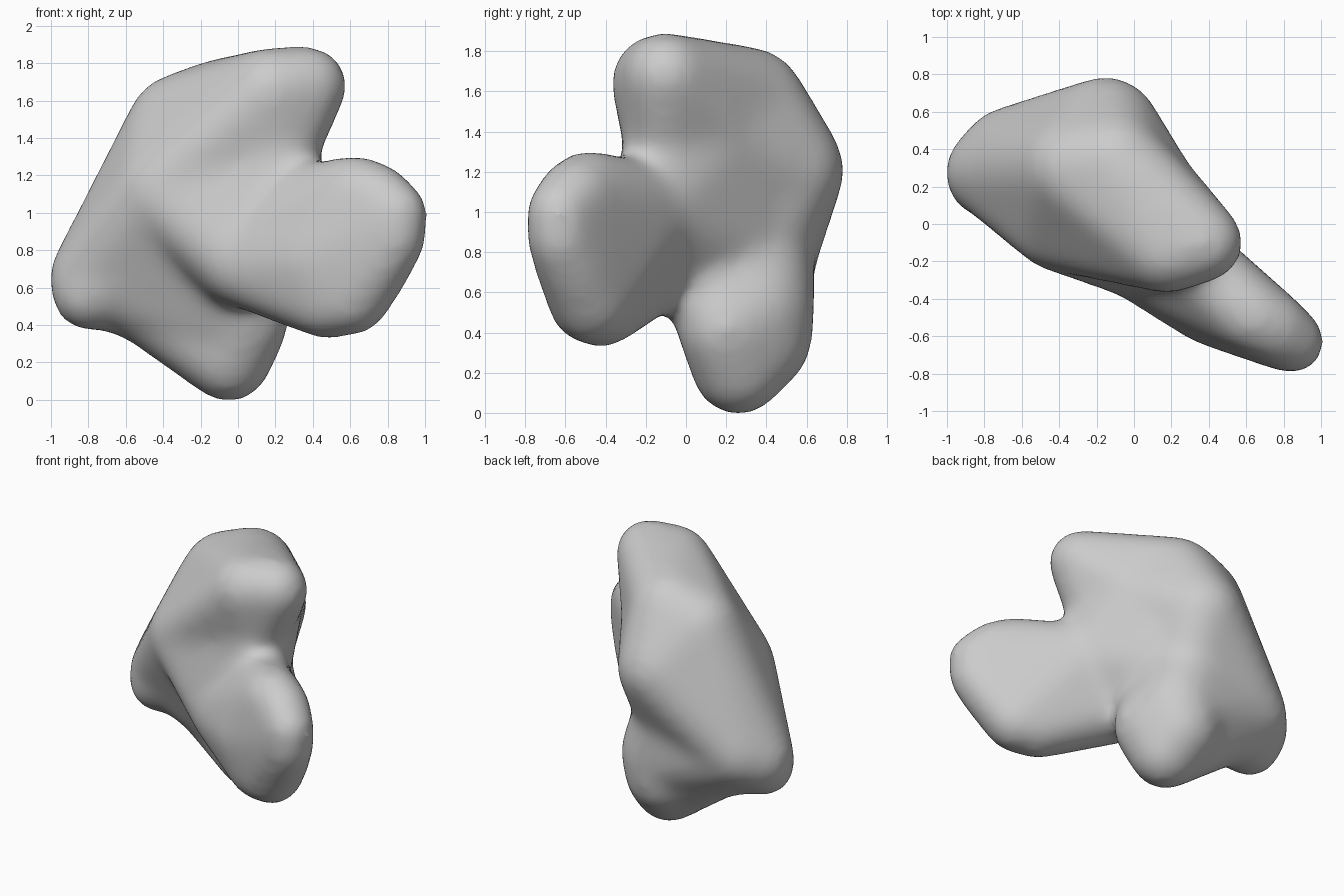
import bpy, bmesh
from mathutils import Vector

cube = bpy.data.objects.get("Cube")
if cube:
    bpy.data.objects.remove(cube, do_unlink=True)

# Unit directions used to sample every guide ball
probe = bmesh.new()
bmesh.ops.create_icosphere(probe, subdivisions=3, radius=1.0)
DIRS = [v.co.normalized() for v in probe.verts]
probe.free()

SHRINK = 0.0038   # smoothing pulls a ball of radius r in by about SHRINK / r

# Guide balls: x, y, z, radius
B = {
    "top_front":   (0.18, -0.14, 1.65, 0.22),
    "top_tip":     (0.375, -0.10, 1.68, 0.195),
    "neck":        (0.22, -0.09, 1.35, 0.20),
    "top_left":    (-0.32, 0.30, 1.47, 0.26),
    "top_back":    (-0.10, 0.32, 1.55, 0.26),
    "back":        (-0.15, 0.50, 1.21, 0.28),
    "back_right":  (0.11, 0.18, 1.40, 0.22),
    "front_left":  (-0.41, -0.01, 1.12, 0.23),
    "core":        (-0.20, 0.15, 0.95, 0.28),
    "side_tip":    (-0.78, 0.28, 0.65, 0.22),
    "side_low":    (-0.79, 0.24, 0.57, 0.19),
    "side_back":   (-0.68, 0.38, 0.70, 0.23),
    "web":         (-0.47, 0.31, 0.53, 0.23),
    "foot_tip":    (-0.05, 0.26, 0.22, 0.22),
    "foot_front":  (0.03, 0.20, 0.42, 0.23),
    "foot_back":   (-0.09, 0.37, 0.37, 0.25),
    "foot_mid":    (-0.08, 0.34, 0.52, 0.29),
    "foot_root":   (-0.18, 0.34, 0.85, 0.28),
    "fin_in_top":  (0.25, -0.15, 1.03, 0.20),
    "fin_in_low":  (0.02, -0.17, 0.73, 0.22),
    "fin_top":     (0.63, -0.49, 1.11, 0.18),
    "fin_corner":  (0.74, -0.55, 1.08, 0.17),
    "fin_tip":     (0.85, -0.63, 1.00, 0.145),
    "fin_edge":    (0.84, -0.625, 0.86, 0.145),
    "fin_side":    (0.74, -0.56, 0.72, 0.17),
    "fin_low":     (0.61, -0.48, 0.55, 0.19),
    "fin_under":   (0.47, -0.42, 0.53, 0.19),
    "fin_front":   (0.40, -0.43, 0.75, 0.20),
}

# Each lobe is the tight skin around a group of guide balls
LOBES = [
    "top_front top_tip neck top_left top_back back_right",       # upper lobe
    "neck top_left top_back back back_right front_left core top_front",
    "top_left back front_left core side_tip side_back",          # side lobe
    "side_tip side_low side_back core foot_root",                # lower side
    "side_tip side_back web core foot_root",                     # side to the web
    "web foot_tip foot_mid",                                     # web to the foot
    "side_back web foot_mid foot_root",                          # back of the web
    "front_left side_tip web foot_front core",                   # front of the web
    "foot_tip foot_front foot_back foot_mid foot_root",          # foot lobe
    "back core foot_root side_back",                             # lower back
    "front_left core neck fin_in_top fin_in_low",                # fin root, front
    "core neck back_right fin_in_top fin_in_low foot_root",      # fin root, back
    "fin_in_top fin_in_low fin_top fin_corner fin_tip fin_edge "
    "fin_side fin_low fin_under fin_front",                      # fin
]


def add_lobe(target, names):
    bm = bmesh.new()
    for n in names.split():
        x, y, z, r = B[n]
        for d in DIRS:
            bm.verts.new(Vector((x, y, z)) + d * (r + SHRINK / r))
    bmesh.ops.convex_hull(bm, input=bm.verts[:])
    loose = [v for v in bm.verts if not v.link_faces]
    bmesh.ops.delete(bm, geom=loose, context='VERTS')
    bmesh.ops.recalc_face_normals(bm, faces=bm.faces[:])
    tmp = bpy.data.meshes.new("tmp")
    bm.to_mesh(tmp)
    bm.free()
    target.from_mesh(tmp)
    bpy.data.meshes.remove(tmp)


body_bm = bmesh.new()
for names in LOBES:
    add_lobe(body_bm, names)
mesh = bpy.data.meshes.new("lobed_body")
body_bm.to_mesh(mesh)
body_bm.free()
body = bpy.data.objects.new("lobed_body", mesh)
bpy.context.collection.objects.link(body)

# Fuse the lobes into one skin and soften the seams
remesh = body.modifiers.new("fuse", 'REMESH')
remesh.mode = 'VOXEL'
remesh.voxel_size = 0.03
soften = body.modifiers.new("soften", 'SMOOTH')
soften.factor = 0.5
soften.iterations = 40
bpy.ops.object.select_all(action='DESELECT')
body.select_set(True)
bpy.context.view_layer.objects.active = body
for name in ("fuse", "soften"):
    bpy.ops.object.modifier_apply(modifier=name)

# Plain grey skin
mat = bpy.data.materials.new("light_grey")
mat.use_nodes = True
grey = (0.6, 0.6, 0.6, 1.0)
mat.diffuse_color = grey
mat.node_tree.nodes["Principled BSDF"].inputs["Base Color"].default_value = grey
body.data.materials.clear()
body.data.materials.append(mat)
for p in body.data.polygons:
    p.material_index = 0
bpy.ops.object.shade_smooth()
